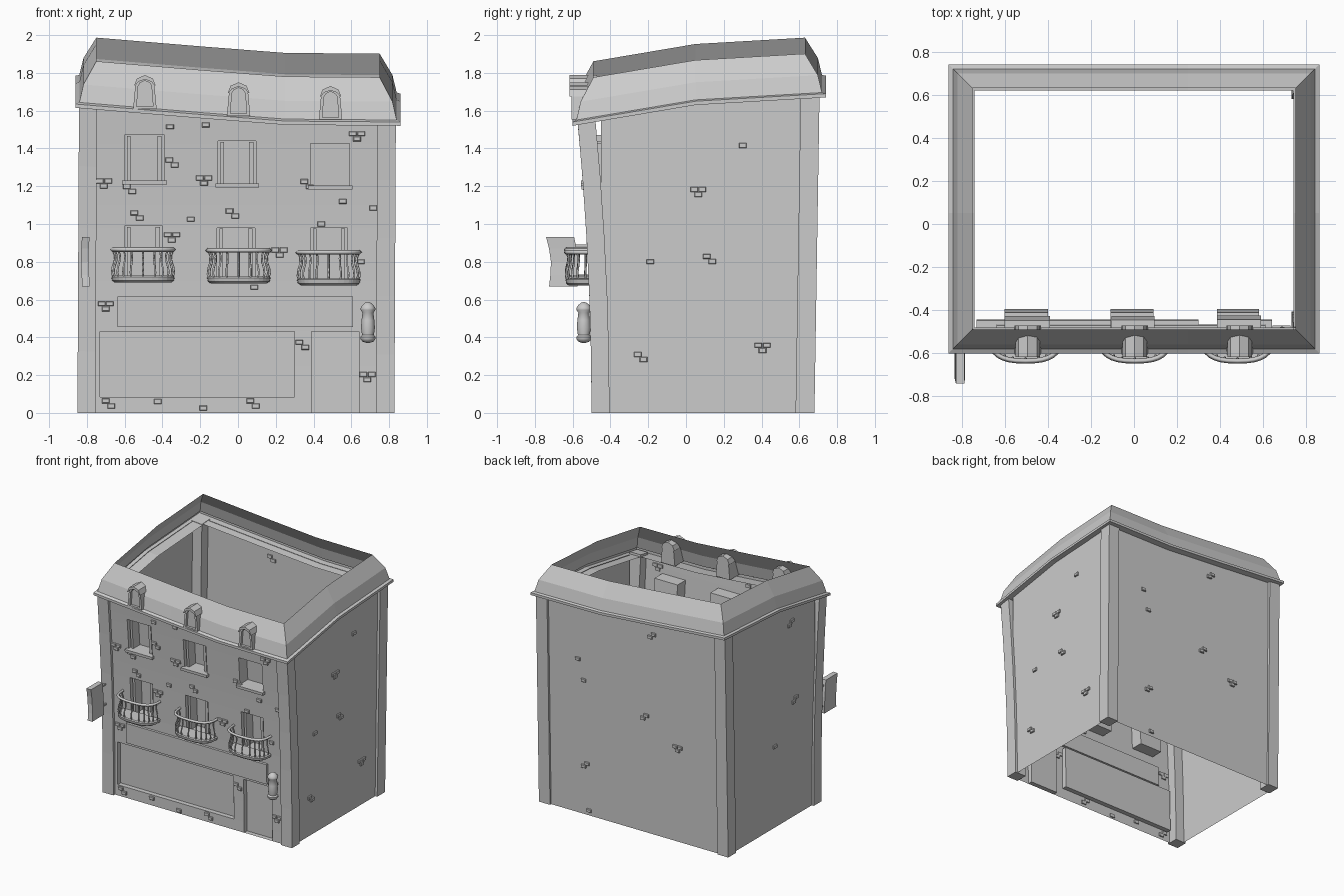
import bpy, math
from mathutils import Vector

if "Cube" in bpy.data.objects:
    bpy.data.objects.remove(bpy.data.objects["Cube"])


def interp(t, pts):
    if t <= pts[0][0]:
        return pts[0][1]
    for (a, va), (b, vb) in zip(pts, pts[1:]):
        if t <= b:
            return va + (vb - va) * (t - a) / (b - a)
    return pts[-1][1]


def eave(x, y):
    # crooked roof line: rises to the left and to the back
    return (1.52 + interp(x, [(-.86, .095), (-.2, .04), (.25, .005), (.86, 0)])
            + interp(y, [(-.6, 0), (.05, .11), (.74, .15)]))


def lean(z):
    return -.031 * z * z


def mesh(name, verts, faces, smooth=False):
    me = bpy.data.meshes.new(name)
    me.from_pydata([tuple(v) for v in verts], [], faces)
    me.update()
    ob = bpy.data.objects.new(name, me)
    bpy.context.collection.objects.link(ob)
    if smooth:
        bpy.context.view_layer.objects.active = ob
        ob.select_set(True)
        bpy.ops.object.shade_smooth_by_angle(angle=math.radians(40))
        ob.select_set(False)
    return ob


def loft_data(rings, caps=True, base=0):
    n = len(rings[0])
    verts = [v for r in rings for v in r]
    faces = [(base + i * n + j, base + i * n + (j + 1) % n,
              base + (i + 1) * n + (j + 1) % n, base + (i + 1) * n + j)
             for i in range(len(rings) - 1) for j in range(n)]
    if caps:
        faces.append(tuple(base + j for j in reversed(range(n))))
        faces.append(tuple(base + (len(rings) - 1) * n + j for j in range(n)))
    return verts, faces


def loft(name, rings, caps=True, smooth=False):
    return mesh(name, *loft_data(rings, caps), smooth)


def rect(x0, x1, y0, y1, z):
    return [(x0, y0, z), (x1, y0, z), (x1, y1, z), (x0, y1, z)]


def block(name, x0, x1, y0, y1, z0, z1):
    # block that follows the leaning front
    return loft(name, [rect(x0, x1, y0 + lean(z), y1 + lean(z), z) for z in (z0, z1)])


FRONT = -.48

# corner pilasters
for name, x0, x1, front in (("left_front", -.85, -.755, 1), ("right_front", .73, .828, 1),
                            ("left_back", -.85, -.755, 0), ("right_back", .73, .828, 0)):
    rings = []
    for i in range(6):
        ring = []
        for j, (x, y, _) in enumerate(rect(x0, x1, *((-.5, -.405) if front else (.58, .68)), 0)):
            z = (eave(x, y) + .004) * i / 5
            ring.append((x + .005 * z, y + (lean(z) if front else .016 * z), z))
        rings.append(ring)
    loft(name + "_pilaster", rings)

# front wall with recessed openings (x0, x1, z0, z1, depth)
upper = [(-.6, -.39, 1.23, 1.47), (-.105, .095, 1.215, 1.44), (.385, .59, 1.205, 1.425)]
lower = [(-.6, -.4, .7, .99), (-.11, .09, .7, .98), (.385, .58, .7, .98)]
holes = [o + (.1,) for o in upper + lower] + [(-.73, .3, .085, .43, .038), (.39, .64, 0, .43, .038)]
xs = sorted({-.77, -.2, .25, .745} | {v for o in holes for v in o[:2]})
zs = sorted({0, .25, .56, 1.1, 1.5} | {v for o in holes for v in o[2:4]}) + [9]
V, F = [], []


def front_quad(x0, x1, z0, z1, depth=0):
    b = len(V)
    for x, z in ((x0, z0), (x1, z0), (x1, z1), (x0, z1)):
        z = min(z, eave(x, -.56)) if z > 2 else z
        V.append((x, FRONT + lean(z) + depth, z))
    return b


for x0, x1 in zip(xs, xs[1:]):
    for z0, z1 in zip(zs, zs[1:]):
        cx, cz = (x0 + x1) / 2, (z0 + z1) / 2
        if not any(o[0] < cx < o[1] and o[2] < cz < o[3] for o in holes):
            b = front_quad(x0, x1, z0, z1)
            F.append((b, b + 1, b + 2, b + 3))
for o in holes:
    f = front_quad(*o[:4])
    b = front_quad(*o)
    F.append((b, b + 1, b + 2, b + 3))
    for i in range(4):
        j = (i + 1) % 4
        F.append((f + i, f + j, b + j, b + i))
mesh("front_wall", V, F)

# side and back walls
LEFT, RIGHT, BACK = -.832, .81, .665


def plain_wall(name, pts):
    v = [(x, y, 0) for x, y in pts] + \
        [(x + .005, y + (.022 if y > .3 else 0), eave(x, y) + .004) for x, y in pts]
    n = len(pts)
    mesh(name, v, [(i, i + 1, n + i + 1, n + i) for i in range(n - 1)])


plain_wall("right_wall", [(RIGHT, -.45), (RIGHT, .05), (RIGHT, .64)])
plain_wall("left_wall", [(LEFT, .64), (LEFT, .05), (LEFT, -.45)])
plain_wall("back_wall", [(.78, BACK), (.25, BACK), (-.2, BACK), (-.8, BACK)])

# open mansard roof with cornice and inner ledge (inset, height)
rings = []
for d, h in [(.12, 0), (0, 0), (0, .02), (.02, .027), (.042, .12), (.11, .237)]:
    X, y0, y1 = .86 - d, -.6 + d, .74 - d
    plan = [(-X, y0), (-.2, y0), (.25, y0), (X, y0), (X, .05), (X, y1),
            (.25, y1), (-.2, y1), (-X, y1), (-X, .05)]
    rings.append([(x, y, eave(x, y) + h) for x, y in plan])
loft("mansard_roof", rings, caps=False)

# dormers with framed window and gabled cap
for i, (cx, z) in enumerate([(-.493, 1.61), (.003, 1.572), (.49, 1.552)]):
    outer = [(-.062, 0), (.062, 0), (.05, .13), (.035, .15), (0, .163), (-.035, .15), (-.05, .13)]
    inner = [(x * .7, .012 + h * .84) for x, h in outer]
    P = lambda shape, y: [(cx + x, y, z + h) for x, h in shape]
    loft(f"dormer_{i + 1}", [P(outer, -.47), P(outer, -.605), P(inner, -.605), P(inner, -.585)])
    cap = [(-.057, .122), (-.052, .122), (-.035, .143), (0, .156), (.035, .143), (.052, .122),
           (.057, .122), (.042, .16), (0, .178), (-.042, .16)]
    loft(f"dormer_cap_{i + 1}", [P(cap, -.47), P(cap, -.618)])

# window sills and side casements
for i, (x0, x1, z0, z1) in enumerate(upper + lower):
    if i < 3:
        block(f"window_sill_{i + 1}", x0 - .015, x1 + .015, FRONT - .03, FRONT + .03, z0 - .022, z0)
    if i != 2:
        block(f"left_casement_{i + 1}", x0 + .012, x0 + .03, FRONT + .015, FRONT + .098, z0, z1 - .005)
        block(f"right_casement_{i + 1}", x1 - .036, x1 - .014, FRONT + .015, FRONT + .098, z0, z1 - .005)

# blank shop fascia board
block("shop_fascia", -.637, .61, FRONT - .02, FRONT + .02, .455, .615)


# balconies: bowed slab, curved balusters and handrail
def bow(cx, t, s, z):
    c, q = math.cos(t), max(math.sin(t), 0)
    return (cx + .168 * s * math.copysign(abs(c) ** .75, c), -.505 - .133 * s * q ** .65, z)


for i, (cx, dz) in enumerate([(-.503, .005), (.004, 0), (.48, -.01)]):
    ts = [math.pi * k / 16 for k in range(17)]
    loft(f"balcony_slab_{i + 1}", [[bow(cx, t, s, z + dz) for t in reversed(ts)]
                                   for s, z in ((.88, .685), (.97, .695), (1, .715), (.95, .722))])
    cu = bpy.data.curves.new("railing", 'CURVE')
    cu.dimensions = '3D'
    cu.bevel_depth = .006
    cu.bevel_resolution = 0
    cu.use_fill_caps = True
    paths = [([bow(cx, t, .98, .86 + dz) for t in ts], 2)]
    for k in range(11):
        t = math.pi * (.03 + .94 * k / 10)
        paths.append(([bow(cx, t, s, z + dz) for s, z in
                       ((.93, .715), (.98, .735), (.96, .765), (.89, .8), (.88, .83), (.95, .86))], 1))
    for pts, r in paths:
        sp = cu.splines.new('POLY')
        sp.points.add(len(pts) - 1)
        for p, co in zip(sp.points, pts):
            p.co, p.radius = (*co, 1), r
    ob = bpy.data.objects.new(f"balcony_railing_{i + 1}", cu)
    bpy.context.collection.objects.link(ob)
    bpy.ops.object.select_all(action='DESELECT')
    ob.select_set(True)
    bpy.context.view_layer.objects.active = ob
    bpy.ops.object.convert(target='MESH')
    ob.select_set(False)

# wall lantern
prof = [(.008, .37), (.03, .378), (.04, .392), (.04, .402), (.031, .412), (.037, .45), (.034, .49),
        (.029, .53), (.039, .545), (.039, .555), (.03, .57), (.015, .583), (.004, .587)]
loft("wall_lantern", [[(.688 + r * math.cos(a * math.pi / 6), -.541 + r * math.sin(a * math.pi / 6), z)
                       for a in range(12)] for r, z in prof], smooth=True)
block("lantern_arm", .678, .698, -.54, -.47, .47, .49)

# hanging board at the left corner with brackets
loft("hanging_board", [rect(cx - .02, cx + .02, y0, y1, z) for cx, y0, y1, z in
                       [(-.805, -.725, -.575, .668), (-.808, -.718, -.57, .73), (-.812, -.715, -.572, .8),
                        (-.81, -.725, -.58, .87), (-.806, -.74, -.592, .93)]])
for name, z in (("upper", .88), ("lower", .72)):
    loft(name + "_board_bracket", [rect(-.816, -.804, -.59, -.48, h) for h in (z, z + .012)])

# exposed bricks in clusters of one to three (along, height, count)
PATTERN = {1: [(0, 0)], 2: [(-.015, .014), (.015, -.013)], 3: [(-.022, .013), (.022, .013), (0, -.014)]}


def bricks(name, spots, place, u, n):
    verts, faces = [], []
    u, n = Vector(u), Vector(n)
    for a, h, count in spots:
        for da, dh in PATTERN[count]:
            o = Vector(place(a + da, h + dh))
            rings = [[o + u * (sx * w) + Vector((0, 0, sz * (w - .007))) + n * d
                      for sx, sz in ((-1, -1), (1, -1), (1, 1), (-1, 1))]
                     for w, d in ((.02, -.01), (.02, .009), (.017, .013))]
            v, f = loft_data(rings, True, len(verts))
            verts += v
            faces += f
    mesh(name, verts, faces)


bricks("front_bricks", [
    (-.36, 1.515, 1), (-.17, 1.525, 1), (.63, 1.465, 3), (-.35, 1.325, 2), (-.18, 1.23, 3),
    (-.71, 1.215, 3), (-.575, 1.185, 2), (.365, 1.21, 2), (.555, 1.12, 1), (.715, 1.085, 1),
    (-.535, 1.045, 2), (-.03, 1.055, 2), (-.25, 1.025, 1), (.44, 1.0, 1), (-.35, .93, 3),
    (.22, .85, 3), (.65, .8, 1), (.085, .665, 1), (-.7, .565, 3), (.34, .36, 2), (.685, .19, 3),
    (-.685, .05, 2), (-.425, .06, 1), (-.185, .025, 1), (.08, .05, 2)],
    lambda a, z: (a, FRONT + lean(z), z), (1, 0, 0), (0, -1, 0))
bricks("right_bricks", [(.3, 1.415, 1), (.065, 1.17, 3), (-.19, .8, 1), (.125, .815, 2),
                        (-.24, .295, 2), (.405, .345, 3)],
       lambda a, z: (RIGHT + .003 * z, a, z), (0, 1, 0), (1, 0, 0))
bricks("back_bricks", [(-.18, 1.6, 2), (.48, 1.24, 1), (.43, 1.08, 1), (-.11, .93, 2),
                       (-.4, .75, 3), (.42, .4, 2), (.39, .04, 1)],
       lambda a, z: (a, BACK + .013 * z, z), (-1, 0, 0), (0, 1, 0))
bricks("left_bricks", [(-.14, 1.56, 2), (-.19, .93, 2), (.065, .65, 1)],
       lambda a, z: (LEFT + .003 * z, a, z), (0, -1, 0), (-1, 0, 0))
